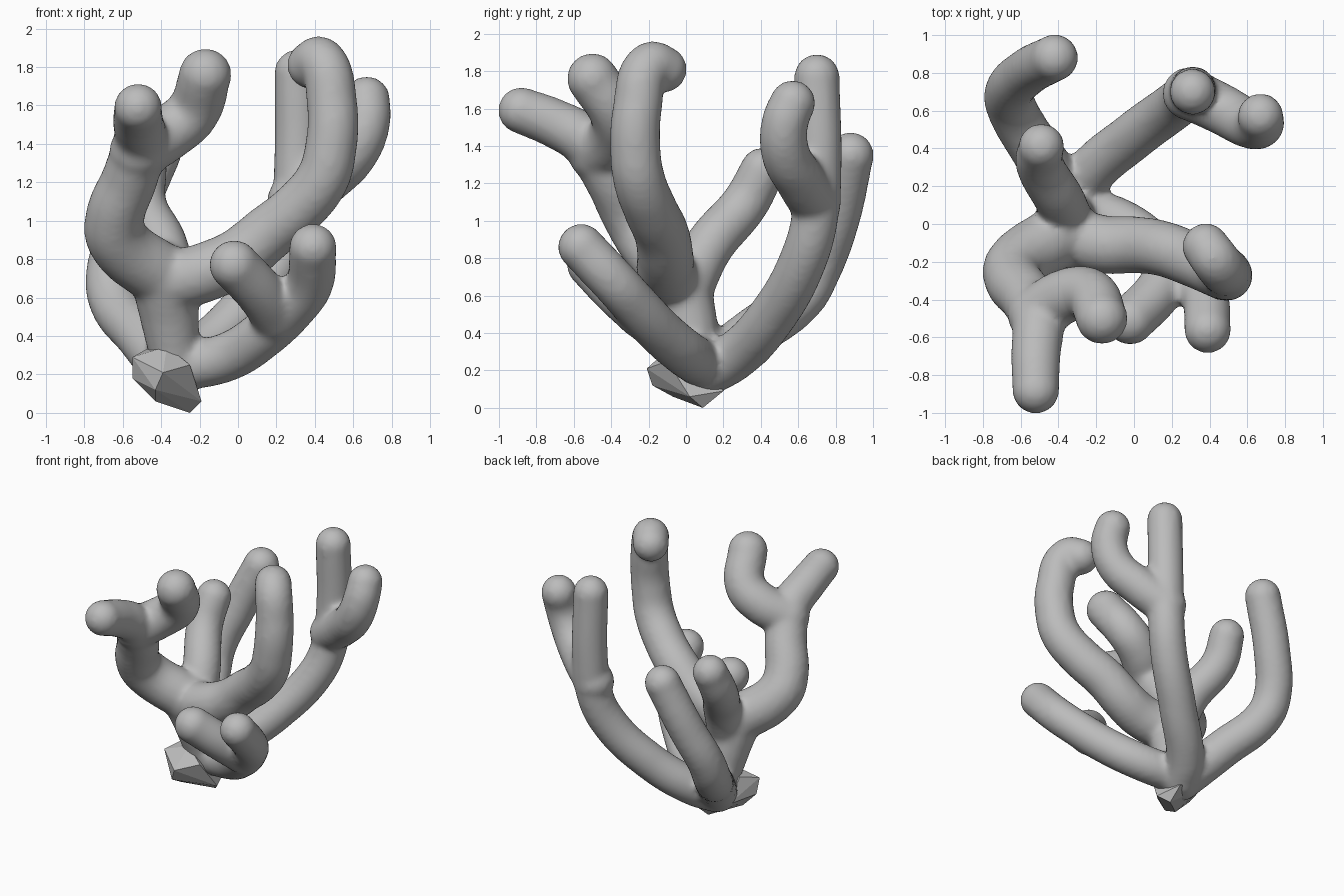
import bpy
import bmesh
from mathutils import Vector

cube = bpy.data.objects.get("Cube")
if cube:
    bpy.data.objects.remove(cube, do_unlink=True)

# One stony grey for everything
grey = bpy.data.materials.new("stone_grey")
grey.use_nodes = True
grey.diffuse_color = (0.5, 0.5, 0.5, 1)
grey.node_tree.nodes["Principled BSDF"].inputs["Base Color"].default_value = (0.5, 0.5, 0.5, 1)


def limb(name, radii, points):
    """Tapered tube through the points, with a ball on each end."""
    curve = bpy.data.curves.new(name, "CURVE")
    curve.dimensions = "3D"
    curve.bevel_depth = 1
    curve.bevel_resolution = 6
    curve.resolution_u = 10
    curve.use_fill_caps = True
    spline = curve.splines.new("BEZIER")
    spline.bezier_points.add(len(points) - 1)
    start, end = radii
    for i, (bp, co) in enumerate(zip(spline.bezier_points, points)):
        bp.co = co
        bp.handle_left_type = bp.handle_right_type = "AUTO"
        bp.radius = start + (end - start) * i / (len(points) - 1)
    obj = bpy.data.objects.new(name, curve)
    bpy.context.collection.objects.link(obj)
    bpy.context.view_layer.update()
    mesh = bpy.data.meshes.new_from_object(obj.evaluated_get(bpy.context.evaluated_depsgraph_get()))
    bpy.data.objects.remove(obj, do_unlink=True)
    bm.from_mesh(mesh)
    bpy.data.meshes.remove(mesh)
    for co, r in ((points[0], start), (points[-1], end)):
        ball = bmesh.ops.create_icosphere(bm, subdivisions=4, radius=r)
        bmesh.ops.translate(bm, verts=ball["verts"], vec=Vector(co))


bm = bmesh.new()

# Trunk
limb("trunk", (0.12, 0.18), [(-.32, .06, .22), (-.35, .02, .45), (-.38, -.05, .7)])
# Front right-hand fork
limb("fork_stem", (0.17, 0.125), [(-.38, -.05, .7), (-.63, -.22, .91), (-.64, -.29, 1.02), (-.56, -.4, 1.23),
                                  (-.51, -.53, 1.42), (-.52, -.7, 1.52), (-.52, -.88, 1.59)])
limb("fork_twig", (0.15, 0.137), [(-.52, -.48, 1.36), (-.36, -.38, 1.46), (-.24, -.37, 1.56), (-.17, -.5, 1.76)])
# Tall hooked branch
limb("hooked_branch", (0.16, 0.125), [(-.36, -.06, .68), (-.15, -.11, .74), (0, -.11, .81), (.15, -.13, .93),
                                      (.31, -.19, 1.06), (.44, -.25, 1.22), (.48, -.27, 1.36), (.49, -.26, 1.6),
                                      (.43, -.19, 1.83), (.38, -.12, 1.81)])
# Short rear knob
limb("rear_knob", (0.14, 0.122), [(-.35, 0, .62), (-.39, .12, .86), (-.5, .32, 1.1), (-.49, .41, 1.27)])
# Tall rear branch and its curled twig
limb("rear_branch", (0.135, 0.122), [(-.32, .12, .2), (-.25, .25, .27), (-.01, .46, .49), (.22, .63, .8),
                                     (.29, .69, 1.02), (.31, .71, 1.3), (.31, .7, 1.77)])
limb("curled_twig", (0.14, 0.122), [(.29, .69, 1.1), (.46, .61, 1.22), (.61, .53, 1.37), (.67, .53, 1.53),
                                    (.67, .57, 1.63)])
# Rear outer branch
limb("outer_branch", (0.14, 0.125), [(-.34, .1, .2), (-.5, .36, .4), (-.65, .62, .6), (-.66, .7, .74),
                                     (-.57, .8, 1), (-.42, .88, 1.35)])
# Low front branch and its side twig
limb("low_branch", (0.13, 0.125), [(-.3, .08, .24), (-.06, 0, .29), (.12, -.13, .4), (.3, -.29, .57),
                                   (.37, -.38, .67), (.39, -.56, .86)])
limb("low_twig", (0.13, 0.13), [(.2, -.24, .5), (.12, -.37, .62), (-.02, -.51, .77)])

mesh = bpy.data.meshes.new("branches")
bm.to_mesh(mesh)
bm.free()
branches = bpy.data.objects.new("branches", mesh)
bpy.context.collection.objects.link(branches)

# Fuse the limbs and soften the joints
remesh = branches.modifiers.new("fuse", "REMESH")
remesh.mode = "VOXEL"
remesh.voxel_size = 0.02
remesh.use_smooth_shade = True
soften = branches.modifiers.new("soften", "SMOOTH")
soften.factor = 0.5
soften.iterations = 10
bpy.context.view_layer.update()
fused = bpy.data.meshes.new_from_object(branches.evaluated_get(bpy.context.evaluated_depsgraph_get()))
branches.modifiers.clear()
branches.data = fused
fused.materials.clear()
fused.materials.append(grey)
fused.shade_smooth()

# Faceted rock at the foot
rock_points = [(-.39, -.21, .21), (-.55, -.1, .29), (-.55, -.06, .18), (-.43, -.18, .12), (-.43, -.07, .06),
               (-.25, .09, 0), (-.19, .02, .06), (-.25, -.1, .25), (-.37, -.06, .345), (-.48, .04, .33),
               (-.25, .2, .09), (-.48, .17, .17)]
bm = bmesh.new()
for p in rock_points:
    bm.verts.new(p)
bmesh.ops.convex_hull(bm, input=bm.verts)
bmesh.ops.recalc_face_normals(bm, faces=bm.faces)
rock_mesh = bpy.data.meshes.new("base_rock")
bm.to_mesh(rock_mesh)
bm.free()
rock_mesh.materials.append(grey)
rock = bpy.data.objects.new("base_rock", rock_mesh)
bpy.context.collection.objects.link(rock)
